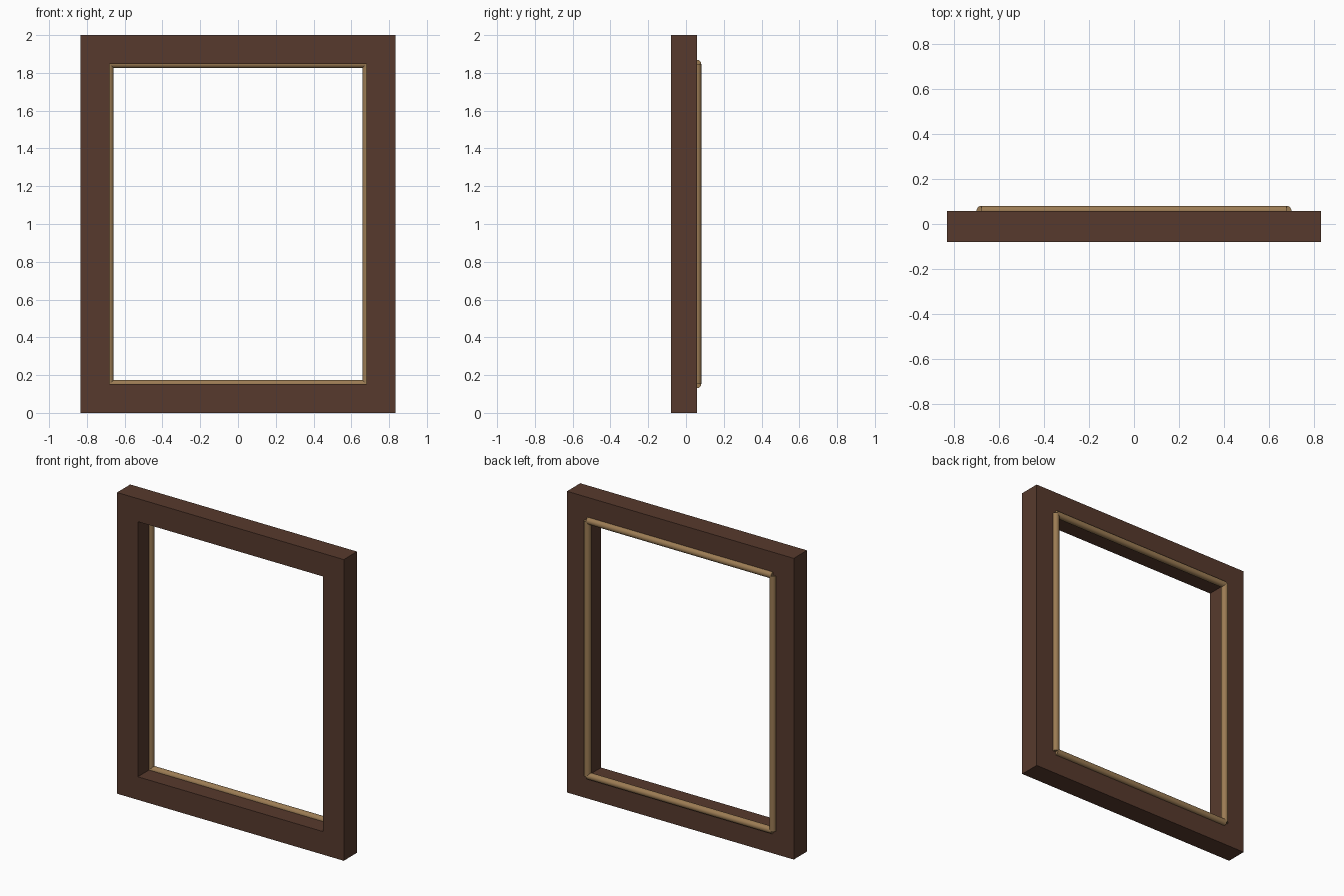
import bpy, bmesh
from math import pi
from mathutils import Vector

if "Cube" in bpy.data.objects:
    bpy.data.objects.remove(bpy.data.objects["Cube"])

W, H = 0.833, 2.0            # half width, height
BORDER = 0.153               # face width of the frame
FRONT, BACK = -0.08, 0.059   # depth range of the frame
BEAD = 0.022                 # radius of the rear bead


def material(name, colour):
    m = bpy.data.materials.new(name)
    m.use_nodes = True
    m.diffuse_color = (*colour, 1)
    m.node_tree.nodes["Principled BSDF"].inputs["Base Color"].default_value = (*colour, 1)
    return m


dark_wood = material("dark_wood", (0.095, 0.042, 0.026))
gilt = material("aged_gold", (0.33, 0.2, 0.088))


# Frame: a rectangular ring extruded backwards
def rectangle(bm, inset):
    x = W - inset
    return [bm.verts.new((sx, FRONT, z)) for sx, z in
            ((-x, inset), (x, inset), (x, H - inset), (-x, H - inset))]


bm = bmesh.new()
outer, inner = rectangle(bm, 0), rectangle(bm, BORDER)
ring = [bm.faces.new((outer[i], outer[(i + 1) % 4], inner[(i + 1) % 4], inner[i]))
        for i in range(4)]
extruded = bmesh.ops.extrude_face_region(bm, geom=ring, use_keep_orig=True)
moved = [g for g in extruded["geom"] if isinstance(g, bmesh.types.BMVert)]
bmesh.ops.translate(bm, verts=moved, vec=(0, BACK - FRONT, 0))
bmesh.ops.recalc_face_normals(bm, faces=bm.faces)
mesh = bpy.data.meshes.new("frame")
bm.to_mesh(mesh)
bm.free()
mesh.materials.append(dark_wood)
bpy.context.collection.objects.link(bpy.data.objects.new("frame", mesh))


# Rear bead: four round rods along the back edge of the opening
def rod(name, centre, length, rotation):
    bpy.ops.mesh.primitive_cylinder_add(vertices=16, radius=BEAD, depth=length,
                                        location=centre, rotation=rotation)
    ob = bpy.context.object
    ob.name = name
    ob.data.materials.append(gilt)
    bpy.ops.object.shade_smooth_by_angle()


half = W - BORDER
for side, sign in (("right", -1), ("left", 1)):
    rod(side + "_bead", Vector((sign * half, BACK, H / 2)), H - 2 * BORDER, (0, 0, 0))
for side, z in (("bottom", BORDER), ("top", H - BORDER)):
    rod(side + "_bead", Vector((0, BACK, z)), 2 * half, (0, pi / 2, 0))
